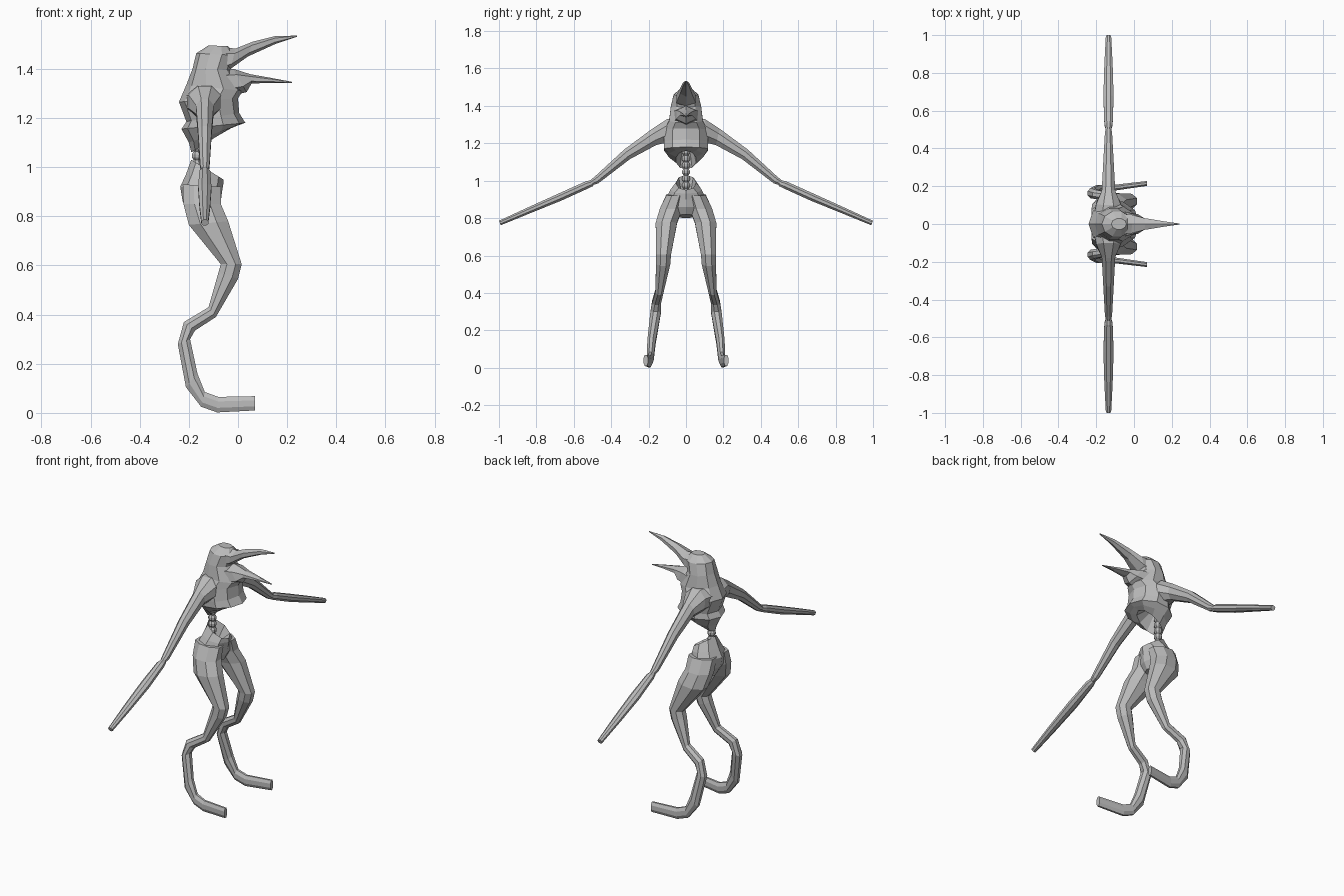
import bpy, bmesh, math
from mathutils import Vector

grey = bpy.data.materials.new("plain grey")
grey.diffuse_color = (0.5, 0.5, 0.5, 1)


def loft(name, stations, axis, n=8, flat=True, mirror=False):
    """Each station: profile point, opposite profile point, half width along axis."""
    bm = bmesh.new()
    off = math.pi / n if flat else 0
    k = 1 / math.cos(off)
    rings = []
    for p, q, w in stations:
        p, q = Vector(p), Vector(q)
        m, d = (p + q) / 2, (p - q) / 2
        ring = []
        for i in range(n):
            a = 2 * math.pi * i / n + off
            ring.append(bm.verts.new(m + d * math.cos(a) * k + axis * (w * math.sin(a) * k)))
        rings.append(ring)
    for r0, r1 in zip(rings, rings[1:]):
        for i in range(n):
            j = (i + 1) % n
            bm.faces.new((r0[i], r0[j], r1[j], r1[i]))
    bm.faces.new(rings[0][::-1])
    bm.faces.new(rings[-1])
    bmesh.ops.recalc_face_normals(bm, faces=bm.faces)
    me = bpy.data.meshes.new(name)
    bm.to_mesh(me)
    bm.free()
    me.materials.append(grey)
    ob = bpy.data.objects.new(name, me)
    bpy.context.collection.objects.link(ob)
    if mirror:
        mod = ob.modifiers.new("mirror", 'MIRROR')
        mod.use_axis = (False, True, False)
        mod.use_clip = False
        mod.use_mirror_merge = False
    return ob


X, Y = Vector((1, 0, 0)), Vector((0, 1, 0))


def side(rows):
    """Rows of (x, z, x, z, y centre, half width) seen from the side."""
    return [((a, y, b), (c, y, d), w) for a, b, c, d, y, w in rows]


# Chest and hooded head, hollow underneath
loft("torso_and_head", side([
    (-.19, 1.18, -.11, 1.21, 0, .03),
    (-.19, 1.06, -.03, 1.16, 0, .055),
    (-.20, 1.10, .00, 1.17, 0, .095),
    (-.23, 1.155, .03, 1.18, 0, .125),
    (-.21, 1.185, .005, 1.22, 0, .125),
    (-.24, 1.265, .00, 1.28, 0, .12),
    (-.21, 1.335, .02, 1.31, 0, .095),
    (-.185, 1.40, -.03, 1.395, 0, .085),
    (-.17, 1.463, -.01, 1.455, 0, .07),
    (-.12, 1.495, -.04, 1.492, 0, .03)]), Y, n=10, flat=False)

# Open beak
loft("upper_beak", side([
    (-.07, 1.49, -.06, 1.38, 0, .06),
    (-.01, 1.482, -.03, 1.40, 0, .058),
    (.06, 1.51, .04, 1.45, 0, .036),
    (.15, 1.533, .15, 1.50, 0, .018),
    (.24, 1.535, .24, 1.53, 0, .003)]), Y, n=6, flat=False)
loft("lower_beak", side([
    (-.06, 1.40, -.03, 1.29, 0, .075),
    (-.02, 1.40, .035, 1.305, 0, .06),
    (.05, 1.378, .055, 1.34, 0, .036),
    (.14, 1.362, .14, 1.343, 0, .018),
    (.22, 1.347, .22, 1.342, 0, .003)]), Y, n=6, flat=False)

# Ridged spine
rows = []
for i in range(25):
    z = .92 + i * .012
    r = (.013, .021, .021)[i % 3]
    rows.append((-.167 - r, z, -.167 + r, z, 0, r))
loft("spine", side(rows), Y)

# Hip bowl, open at the top
loft("pelvis", side([
    (-.18, .92, -.12, .91, 0, .03),
    (-.19, 1.03, -.06, .95, 0, .055),
    (-.212, .97, -.06, .93, 0, .085),
    (-.235, .92, -.065, .90, 0, .105),
    (-.225, .86, -.07, .86, 0, .11),
    (-.19, .80, -.09, .82, 0, .05)]), Y, n=8, flat=False)

# Reversed-joint legs with long feet
loft("legs", side([
    (-.225, .93, -.07, .92, .055, .05),
    (-.222, .85, -.07, .85, .08, .06),
    (-.20, .765, -.04, .78, .105, .057),
    (-.07, .605, .015, .605, .12, .04),
    (-.08, .57, .00, .545, .122, .038),
    (-.12, .43, -.09, .39, .142, .022),
    (-.22, .37, -.175, .335, .157, .024),
    (-.245, .28, -.195, .30, .163, .028),
    (-.212, .105, -.165, .16, .185, .022),
    (-.15, .025, -.135, .085, .19, .018),
    (-.085, .002, -.08, .065, .195, .015),
    (.07, .01, .07, .068, .215, .013)]), Y, n=8, mirror=True)


# Long handless arms
def arm(rows):
    return [((-.135, a, b), (-.135, c, d), w) for a, b, c, d, w in rows]


loft("upper_arms", arm([
    (.03, 1.33, .03, 1.20, .08),
    (.10, 1.33, .12, 1.20, .065),
    (.18, 1.278, .16, 1.19, .036),
    (.33, 1.167, .30, 1.115, .028),
    (.49, 1.02, .47, .985, .019),
    (.515, 1.0, .505, .975, .013)]), X, n=8, mirror=True)
loft("forearms", arm([
    (.505, 1.003, .495, .972, .014),
    (.535, .997, .52, .96, .022),
    (.68, .932, .665, .894, .027),
    (.85, .855, .838, .824, .022),
    (1.0, .786, .99, .762, .014)]), X, n=8, mirror=True)
